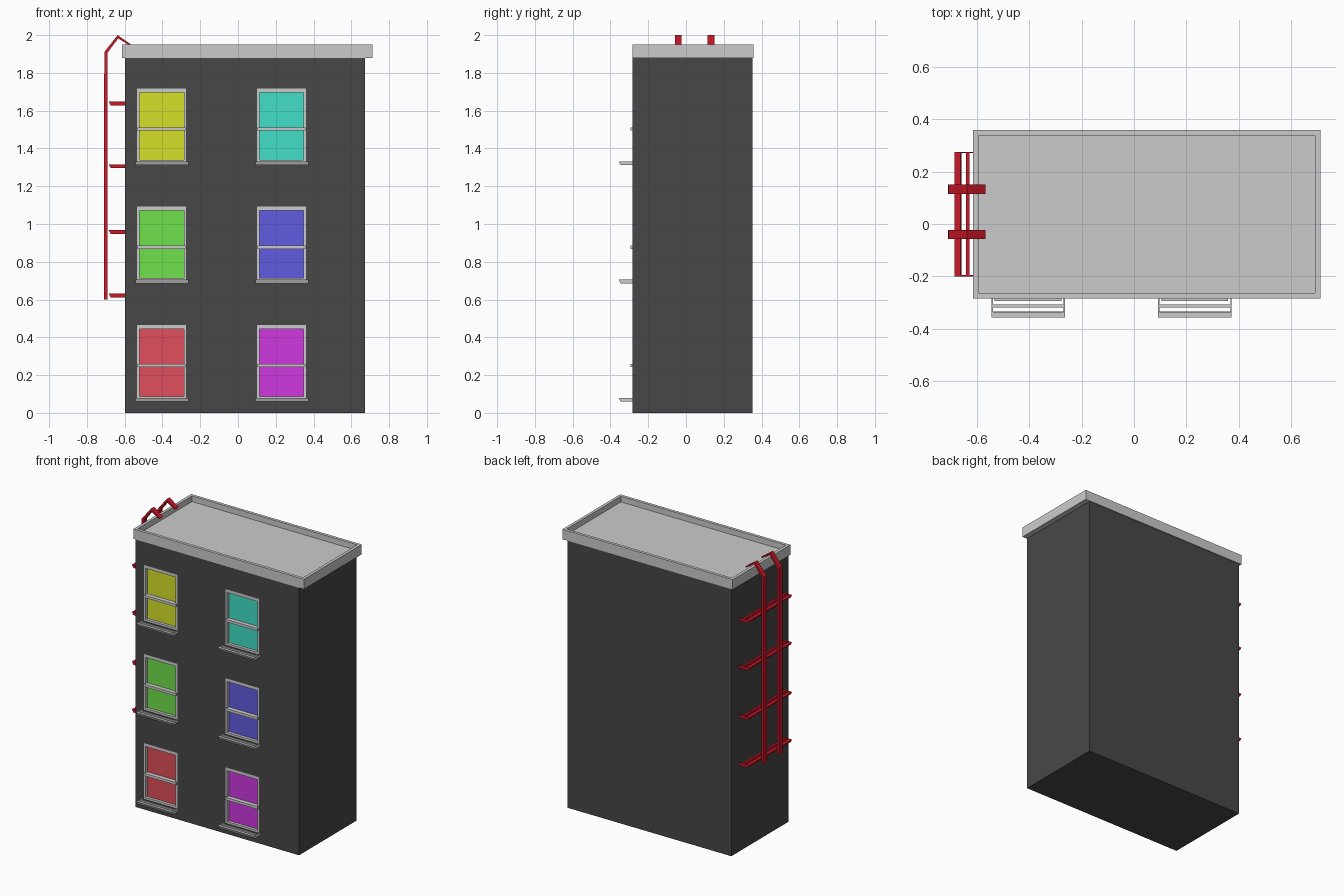
import bpy, bmesh
from mathutils import Vector, Color

if "Cube" in bpy.data.objects:
    bpy.data.objects.remove(bpy.data.objects["Cube"])


def material(name, rgb):
    m = bpy.data.materials.new(name)
    m.diffuse_color = (*Color(rgb).from_srgb_to_scene_linear(), 1)
    m.use_nodes = True
    m.node_tree.nodes["Principled BSDF"].inputs["Base Color"].default_value = m.diffuse_color
    return m


def finish(name, bm, mat=None):
    bmesh.ops.recalc_face_normals(bm, faces=bm.faces)
    me = bpy.data.meshes.new(name)
    bm.to_mesh(me)
    bm.free()
    ob = bpy.data.objects.new(name, me)
    bpy.context.collection.objects.link(ob)
    if mat:
        me.materials.append(mat)
    return ob


def add_box(bm, lo, hi):
    lo, hi = Vector(lo), Vector(hi)
    vs = bmesh.ops.create_cube(bm, size=1)["verts"]
    bmesh.ops.scale(bm, vec=hi - lo, verts=vs)
    bmesh.ops.translate(bm, vec=(lo + hi) / 2, verts=vs)


def add_prism(bm, ring, offset):
    """Extrude a closed 3D outline along offset."""
    f = bm.faces.new([bm.verts.new(p) for p in ring])
    ext = bmesh.ops.extrude_face_region(bm, geom=[f], use_keep_orig=True)["geom"]
    bmesh.ops.translate(bm, vec=offset, verts=[v for v in ext if isinstance(v, bmesh.types.BMVert)])


def add_tray(bm, place, length):
    """Slatted ledge: outer and middle slats held by thin tapered end plates.
    Local d runs out from the wall, h is height, s runs along the wall."""
    def bar(profile, s0, s1):
        ring = [Vector(place(d, s0, h)) for d, h in profile]
        add_prism(bm, ring, Vector(place(0, s1, 0)) - Vector(place(0, s0, 0)))
    t = 0.005
    bar([(0.073, 0), (0.053, 0), (0.05, -0.02), (0.064, -0.02)], t, length - t)
    bar([(0.036, 0), (0.024, 0), (0.024, -0.02), (0.036, -0.02)], t, length - t)
    for s in (0, length - t):
        bar([(0.073, 0), (0, 0), (0, -0.02), (0.064, -0.02)], s, s + t)


FRONT = -0.283
wall_mat = material("dark_wall", (0.28, 0.28, 0.28))
red = material("escape_red", (0.80, 0.09, 0.16))

# building body, with window openings cut into the front
bm = bmesh.new()
add_box(bm, (-0.599, FRONT, 0), (0.673, 0.352, 1.89))
body = finish("building_body", bm, wall_mat)

# roof slab with a sunken centre
bm = bmesh.new()
add_box(bm, (-0.614, FRONT - 0.001, 1.88), (0.711, 0.358, 1.95))
top = max(bm.faces, key=lambda f: f.calc_center_median().z)
bmesh.ops.inset_region(bm, faces=[top], thickness=0.029)
bmesh.ops.inset_region(bm, faces=[top], thickness=0.0001, depth=-0.04)
finish("roof_parapet", bm)

# windows: frame, middle rail, sill and coloured pane
colours = [("red", (0.88, 0.31, 0.36)), ("magenta", (0.81, 0.22, 0.88)),
           ("green", (0.44, 0.88, 0.30)), ("blue", (0.38, 0.36, 0.88)),
           ("yellow", (0.84, 0.88, 0.16)), ("teal", (0.26, 0.88, 0.78))]
cut = bmesh.new()
for i, (cname, rgb) in enumerate(colours):
    x0 = (-0.534, 0.101)[i % 2]
    z0 = 0.075 + 0.626 * (i // 2)
    x1, z1 = x0 + 0.26, z0 + 0.391
    y0, y1 = FRONT, FRONT + 0.03
    add_box(cut, (x0, FRONT - 0.05, z0), (x1, y1, z1))

    bm = bmesh.new()
    t = 0.013
    add_box(bm, (x0, y0, z0), (x0 + t, y1, z1))
    add_box(bm, (x1 - t, y0, z0), (x1, y1, z1))
    add_box(bm, (x0 + t, y0, z1 - 0.021), (x1 - t, y1, z1))
    add_box(bm, (x0 + t, y0, z0), (x1 - t, y1, z0 + 0.012))
    zm = z0 + 0.176
    add_box(bm, (x0 + 0.003, FRONT - 0.01, zm - 0.009), (x1 - 0.003, y1, zm + 0.009))
    finish(f"window_frame_{i + 1}", bm)

    bm = bmesh.new()
    add_tray(bm, lambda d, s, h: (x0 - 0.009 + s, FRONT - d, z0 + 0.005 + h), 0.28)
    finish(f"window_sill_{i + 1}", bm)

    bm = bmesh.new()
    add_box(bm, (x0 + t, FRONT + 0.02, z0 + 0.01), (x1 - t, FRONT + 0.03, z1 - 0.015))
    finish(f"window_pane_{i + 1}", bm, material(f"pane_{cname}", rgb))

cutter = finish("window_cutter", cut)
cutter.hide_render = True
cutter.hide_set(True)
mod = body.modifiers.new("openings", "BOOLEAN")
mod.object = cutter
mod.solver = "EXACT"

# fire escape: four slatted ledges on the left wall
for i, z in enumerate((0.632, 0.967, 1.316, 1.648)):
    bm = bmesh.new()
    add_tray(bm, lambda d, s, h: (-0.599 - d * 1.17, -0.2 + s, z + h), 0.475)
    finish(f"escape_ledge_{i + 1}", bm, red)

# fire escape: two flat rails hooked over the parapet
outer = [(-0.709, 0.6), (-0.708, 1.91), (-0.637, 2.0), (-0.567, 1.951)]
inner = [(-0.572, 1.944), (-0.635, 1.982), (-0.692, 1.905), (-0.692, 0.6)]
for name, y in (("front", -0.058), ("back", 0.115)):
    bm = bmesh.new()
    add_prism(bm, [(x, y, z) for x, z in outer + inner], (0, 0.035, 0))
    finish(f"escape_rail_{name}", bm, red)
